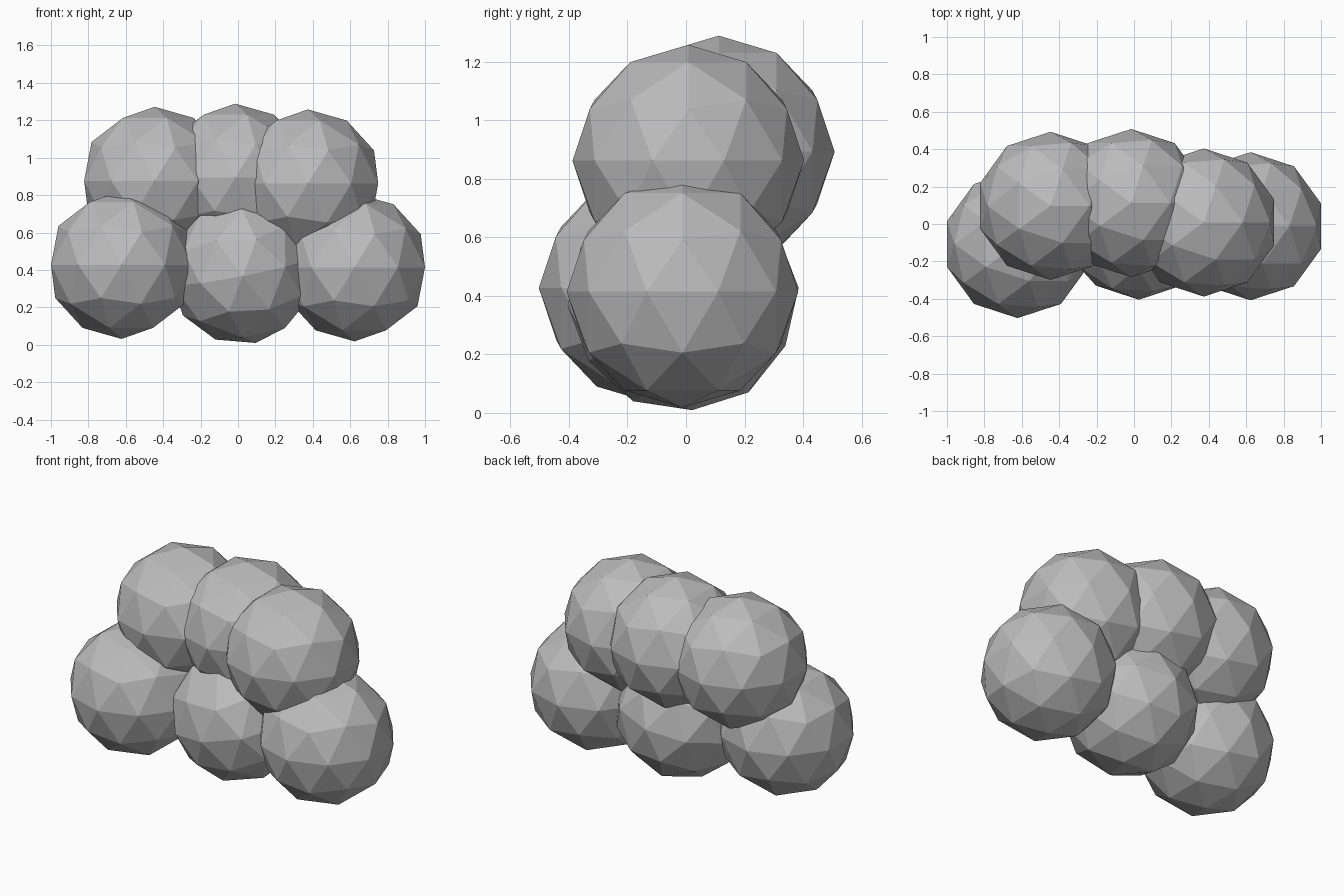
import bpy
from math import radians

# Remove the default cube
cube = bpy.data.objects.get("Cube")
if cube:
    bpy.data.objects.remove(cube, do_unlink=True)

# Single plain grey
grey = bpy.data.materials.new("cloud_grey")
grey.use_nodes = True
colour = (0.5, 0.5, 0.5, 1)
grey.diffuse_color = colour
grey.node_tree.nodes["Principled BSDF"].inputs["Base Color"].default_value = colour

RADIUS = 0.396


def puff(name, centre, tilt=(0, 0, 0)):
    """One faceted ball of the cloud."""
    bpy.ops.mesh.primitive_ico_sphere_add(
        subdivisions=2, radius=RADIUS, location=centre,
        rotation=[radians(a) for a in tilt])
    ball = bpy.context.object
    ball.name = name
    ball.data.materials.append(grey)
    bpy.ops.object.shade_flat()


# Lower row, the middle ball slightly tipped
puff("lower_right_puff", (-0.623, -0.107, 0.427))
puff("lower_middle_puff", (0.02, -0.01, 0.397), (4.5, -11, 0))
puff("lower_left_puff", (0.623, -0.012, 0.414))

# Upper row
puff("upper_right_puff", (-0.446, 0.097, 0.876))
puff("upper_middle_puff", (-0.015, 0.112, 0.893))
puff("upper_left_puff", (0.373, 0.008, 0.862))
